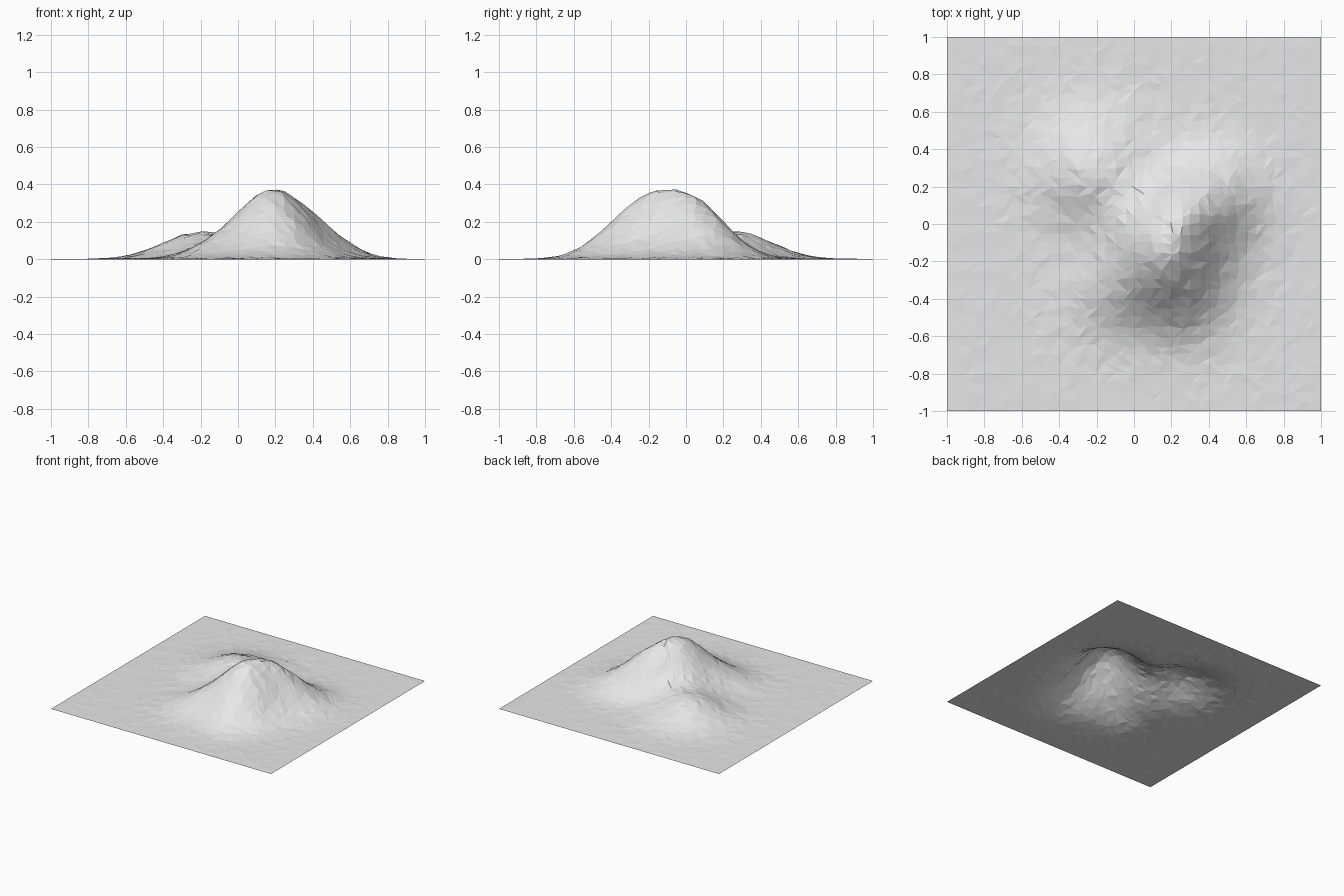
import bpy, bmesh, math, random

random.seed(4)
cube = bpy.data.objects.get("Cube")
if cube:
    bpy.data.objects.remove(cube, do_unlink=True)

# Hills that add up to the landscape: x, y, height, spread x, spread y
HILLS = [
    (0.17, -0.13, 0.34, 0.19, 0.20),   # main peak
    (0.42, 0.13, 0.14, 0.16, 0.16),    # north-east shoulder
    (-0.22, 0.28, 0.14, 0.19, 0.19),   # north-west hill
    (-0.12, -0.35, 0.06, 0.15, 0.15),  # south-west spur
    (0.25, -0.40, 0.06, 0.15, 0.15),   # south foot
    (0.24, 0.10, 0.06, 0.11, 0.11),    # north spur
]
CELLS = 40
STEP = 2 / CELLS


def height(x, y):
    return sum(h * math.exp(-((x - cx) / sx) ** 2 / 2 - ((y - cy) / sy) ** 2 / 2)
               for cx, cy, h, sx, sy in HILLS)


# Terrain sheet: a grid with loosened points, lifted by the hills
bm = bmesh.new()
bmesh.ops.create_grid(bm, x_segments=CELLS, y_segments=CELLS, size=1)
for v in bm.verts:
    if v.is_boundary:
        v.co.z = 0
        continue
    v.co.x += random.uniform(-0.25, 0.25) * STEP
    v.co.y += random.uniform(-0.25, 0.25) * STEP
    lift = height(v.co.x, v.co.y)
    rough = 0.0025 + 0.015 * min(lift, 0.2)
    v.co.z = max(0, lift + random.uniform(-rough, rough))

# Irregular triangles, split along either diagonal
for face in list(bm.faces):
    a, b, c, d = face.verts
    pair = (a, c) if random.random() < 0.5 else (b, d)
    bmesh.utils.face_split(face, *pair)
bmesh.ops.recalc_face_normals(bm, faces=bm.faces)
if sum(f.normal.z for f in bm.faces) < 0:
    bmesh.ops.reverse_faces(bm, faces=bm.faces)

mesh = bpy.data.meshes.new("mountain_terrain")
bm.to_mesh(mesh)
bm.free()
terrain = bpy.data.objects.new("mountain_terrain", mesh)
bpy.context.collection.objects.link(terrain)

# Plain light grey stone
stone = bpy.data.materials.new("light_grey_stone")
stone.use_nodes = True
grey = (0.8, 0.8, 0.8, 1)
stone.diffuse_color = grey
stone.node_tree.nodes["Principled BSDF"].inputs["Base Color"].default_value = grey
mesh.materials.append(stone)
